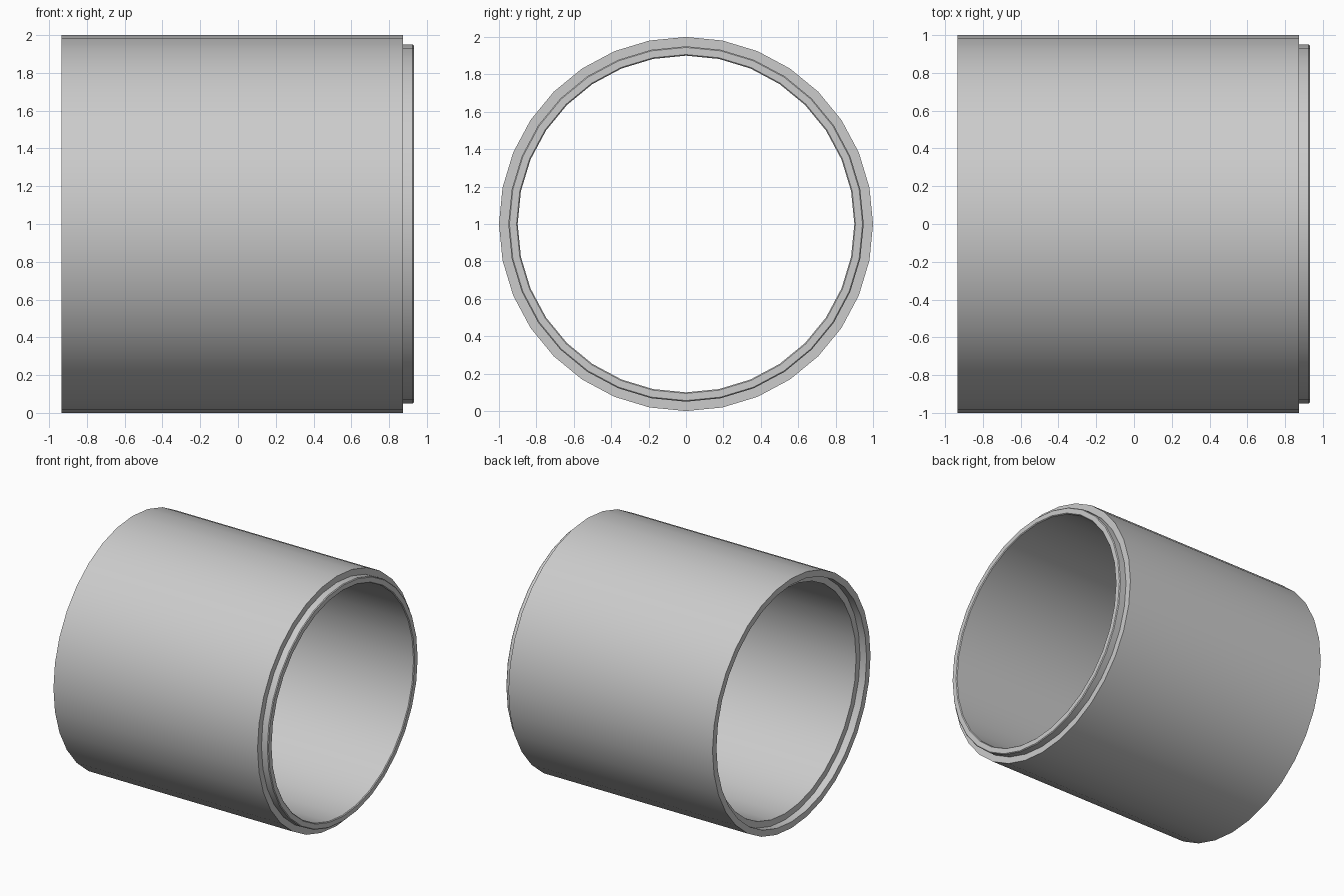
import bpy, bmesh, math

if "Cube" in bpy.data.objects:
    bpy.data.objects.remove(bpy.data.objects["Cube"])

SIDES = 32
B = 0.006  # small bevel on the spigot rim

# closed wall section as (x, radius): plain body, spigot at +x, socket at -x
profile = [
    (-0.935, 1.0), (0.873, 1.0),                    # outer wall
    (0.873, 0.95), (0.931 - B, 0.95),               # shoulder and spigot
    (0.931, 0.95 - B), (0.931, 0.90 + B),           # spigot end face
    (0.931 - B, 0.90), (-0.877, 0.90),              # bore
    (-0.877, 0.95), (-0.935, 0.95),                 # socket recess
]

# revolve the section around the x axis
bm = bmesh.new()
rings = []
for i in range(SIDES):
    a = 2 * math.pi * i / SIDES
    rings.append([bm.verts.new((x, r * math.sin(a), 1 + r * math.cos(a)))
                  for x, r in profile])
n = len(profile)
for i in range(SIDES):
    r0, r1 = rings[i], rings[(i + 1) % SIDES]
    for j in range(n):
        k = (j + 1) % n
        bm.faces.new((r0[j], r0[k], r1[k], r1[j]))
bmesh.ops.recalc_face_normals(bm, faces=bm.faces)

mesh = bpy.data.meshes.new("pipe_section")
bm.to_mesh(mesh)
bm.free()
pipe = bpy.data.objects.new("pipe_section", mesh)
bpy.context.collection.objects.link(pipe)

# smooth round walls, crisp rims
bpy.context.view_layer.objects.active = pipe
pipe.select_set(True)
bpy.ops.object.shade_smooth_by_angle(angle=math.radians(30))
